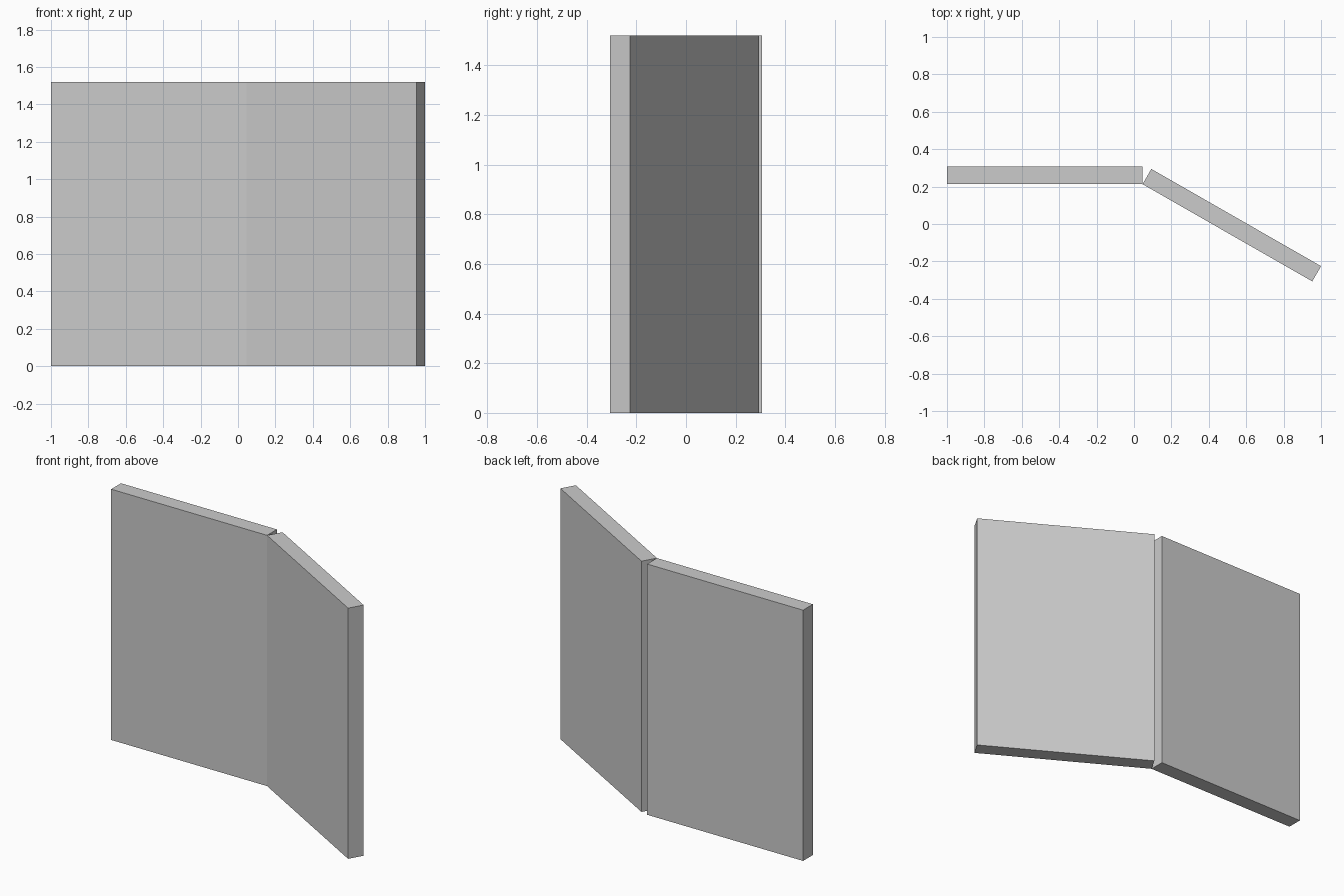
import bpy, bmesh
from math import radians, cos, sin
from mathutils import Matrix

if "Cube" in bpy.data.objects:
    bpy.data.objects.remove(bpy.data.objects["Cube"])

THICK, HEIGHT, ANGLE = 0.094, 1.52, radians(29.8)
# Equal panels spanning x = -1..1, meeting on their front inner edge
LENGTH = (2 - THICK * sin(ANGLE)) / (1 + cos(ANGLE))
HINGE_X = LENGTH - 1
DEPTH = LENGTH * sin(ANGLE) + THICK * cos(ANGLE) + THICK * (1 - cos(ANGLE))
HINGE_Y = DEPTH / 2 - THICK


def panel(name, side, angle):
    """Box running from the hinge line along +x (side=1) or -x (side=-1)."""
    bm = bmesh.new()
    bmesh.ops.create_cube(bm, size=1)
    bmesh.ops.scale(bm, vec=(LENGTH, THICK, HEIGHT), verts=bm.verts)
    bmesh.ops.translate(bm, vec=(side * LENGTH / 2, THICK / 2, HEIGHT / 2), verts=bm.verts)
    bm.transform(Matrix.Translation((HINGE_X, HINGE_Y, 0)) @ Matrix.Rotation(angle, 4, 'Z'))
    mesh = bpy.data.meshes.new(name)
    bm.to_mesh(mesh)
    bm.free()
    obj = bpy.data.objects.new(name, mesh)
    bpy.context.collection.objects.link(obj)


# Straight panel and the folded panel
panel("left_panel", -1, 0)
panel("right_panel", 1, -ANGLE)
